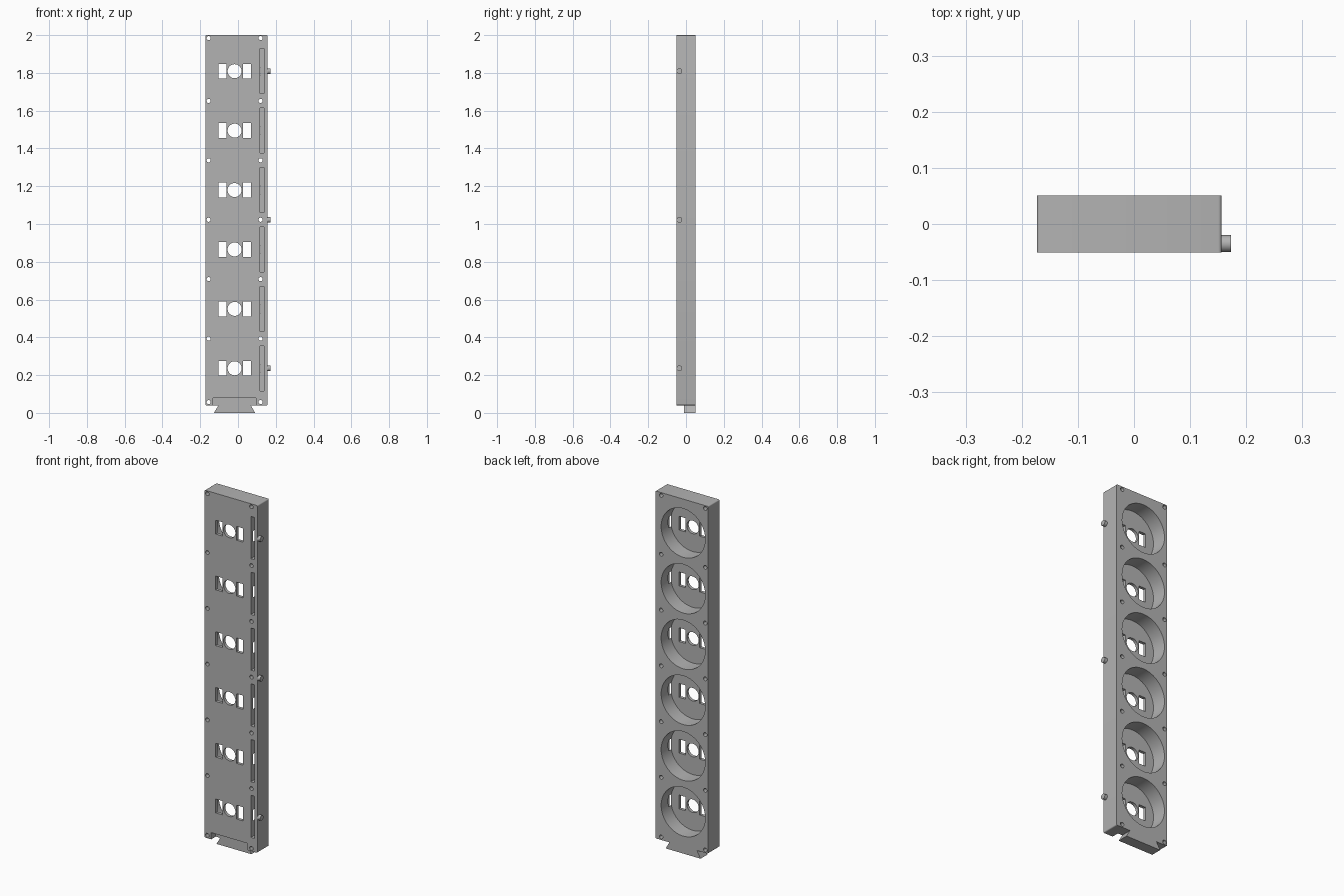
import bpy, bmesh, math
from mathutils import Matrix, Vector

if "Cube" in bpy.data.objects:
    bpy.data.objects.remove(bpy.data.objects["Cube"])

grey = bpy.data.materials.new("plain grey")
grey.use_nodes = True
colour = (0.45, 0.45, 0.45, 1)
grey.diffuse_color = colour
grey.node_tree.nodes["Principled BSDF"].inputs["Base Color"].default_value = colour

MID = -0.018                  # centre line of the cells
FRONT, BACK = -0.051, 0.051
FLOOR = -0.034                # inner face of the thin front wall
BASE = 0.04
CELLS = [0.236 + 0.3146 * i for i in range(6)]


def box(bm, x0, x1, y0, y1, z0, z1):
    size = Vector((x1 - x0, y1 - y0, z1 - z0))
    centre = Vector((x0 + x1, y0 + y1, z0 + z1)) / 2
    bmesh.ops.create_cube(bm, size=1, matrix=Matrix.Translation(centre) @ Matrix.Diagonal(size).to_4x4())


def cylinder(bm, centre, radius, length, axis, sides):
    turn = Matrix.Rotation(math.pi / 2, 4, axis)
    bmesh.ops.create_cone(bm, cap_ends=True, segments=sides, radius1=radius, radius2=radius,
                          depth=length, matrix=Matrix.Translation(centre) @ turn)


def finish(bm, name):
    bmesh.ops.recalc_face_normals(bm, faces=bm.faces)
    mesh = bpy.data.meshes.new(name)
    bm.to_mesh(mesh)
    bm.free()
    mesh.materials.append(grey)
    obj = bpy.data.objects.new(name, mesh)
    bpy.context.collection.objects.link(obj)
    return obj


def activate(obj):
    bpy.ops.object.select_all(action='DESELECT')
    obj.select_set(True)
    bpy.context.view_layer.objects.active = obj


def smooth(obj):
    activate(obj)
    bpy.ops.object.shade_smooth_by_angle(angle=math.radians(35))


def cut(target, bm, name):
    cutter = finish(bm, name)
    cutter.hide_render = True
    mod = target.modifiers.new(name, 'BOOLEAN')
    mod.operation, mod.solver, mod.object = 'DIFFERENCE', 'EXACT', cutter
    activate(target)
    bpy.ops.object.modifier_apply(modifier=mod.name)
    bpy.data.objects.remove(cutter)


# Tall housing with slightly rounded long corners
bm = bmesh.new()
box(bm, -0.173, 0.156, FRONT, BACK, BASE, 2)
edges = [e for e in bm.edges if abs(e.verts[0].co.y - e.verts[1].co.y) > 0.05]
bmesh.ops.bevel(bm, geom=edges, offset=0.006, segments=4, profile=0.5, affect='EDGES')
housing = finish(bm, "housing")

# Round cells open at the back
bm = bmesh.new()
for z in CELLS:
    cylinder(bm, (MID, (FLOOR + 0.1) / 2, z), 0.1375, 0.1 - FLOOR, 'X', 64)
cut(housing, bm, "cell_cutter")

# Contact openings in the front wall, and through screw holes
bm = bmesh.new()
for z in CELLS:
    cylinder(bm, (MID, FRONT, z), 0.037, 0.06, 'X', 40)
    for side in (-1, 1):
        a, b = sorted((MID + side * 0.044, MID + side * 0.086))
        box(bm, a, b, FRONT - 0.03, FRONT + 0.03, z - 0.039, z + 0.039)
screw_heights = [0.057] + [z + 0.1573 for z in CELLS[:-1]] + [1.984]
for z in screw_heights:
    for side in (-1, 1):
        cylinder(bm, (MID + side * 0.1375, 0, z), 0.011, 0.2, 'X', 20)
cut(housing, bm, "opening_cutter")

# Long wire slots in the front, beside the cells
bm = bmesh.new()
for z in CELLS:
    box(bm, 0.116, 0.138, FRONT - 0.03, FRONT + 0.04, z - 0.119, z + 0.119)
cut(housing, bm, "slot_cutter")

# Joint recess at the bottom of the front
bm = bmesh.new()
box(bm, -0.132, 0.096, FRONT - 0.03, -0.01, 0, 0.078)
cut(housing, bm, "recess_cutter")
smooth(housing)

# Dovetail tongue below the housing
bm = bmesh.new()
outline = [(-0.109, 0), (0.109, 0), (0.086, BASE), (-0.086, BASE)]
face = bm.faces.new([bm.verts.new((MID + x, -0.01, z)) for x, z in outline])
new = bmesh.ops.extrude_face_region(bm, geom=[face])["geom"]
bmesh.ops.translate(bm, vec=(0, BACK + 0.01, 0), verts=[v for v in new if isinstance(v, bmesh.types.BMVert)])
finish(bm, "dovetail_tongue")

# Locating pegs on the left side
for label, z in (("lower", 0.236), ("middle", 1.022), ("upper", 1.809)):
    bm = bmesh.new()
    cylinder(bm, (0.1615, -0.035, z), 0.015, 0.023, 'Y', 24)
    smooth(finish(bm, label + "_peg"))
